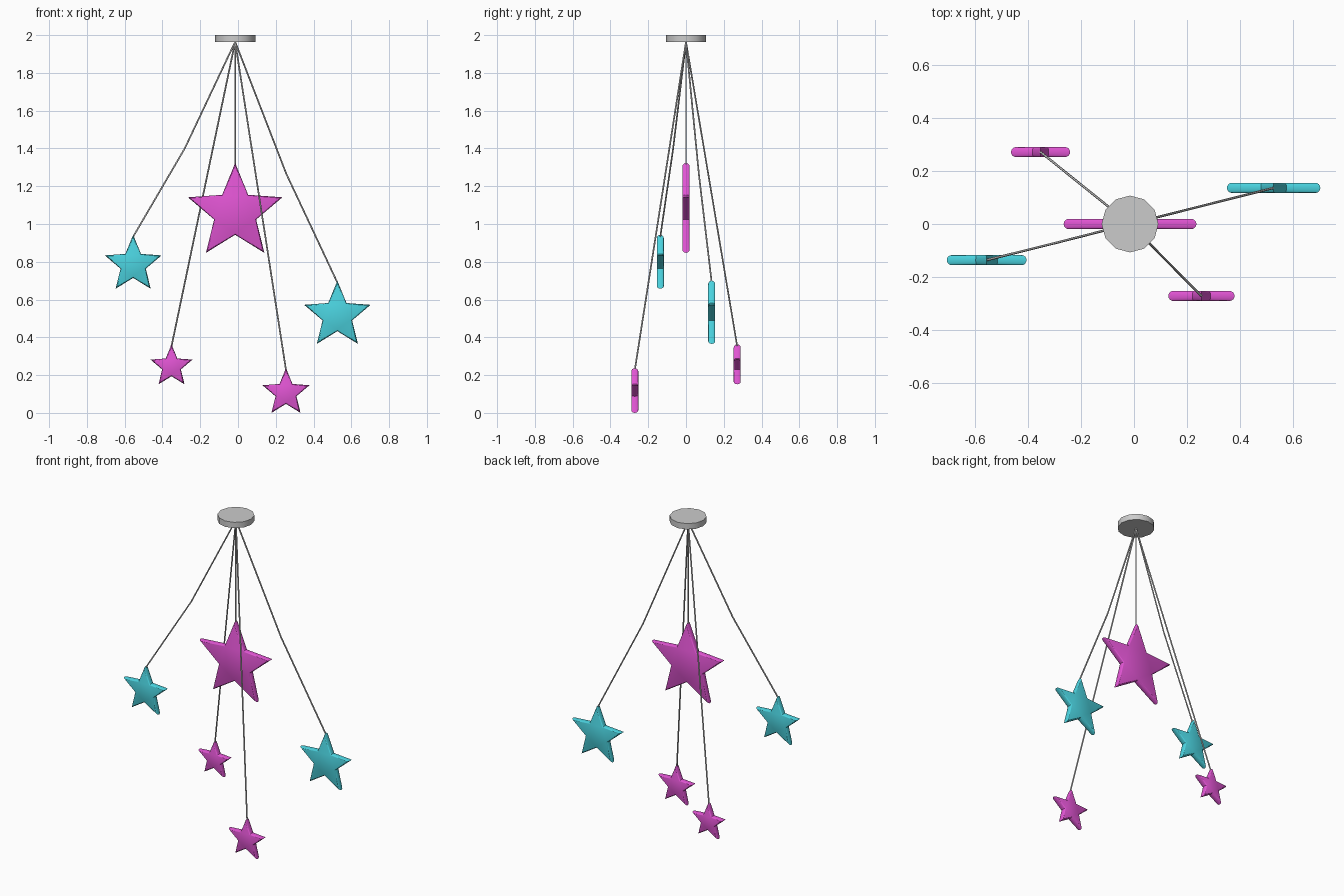
import bpy, bmesh
from math import sin, cos, pi

if "Cube" in bpy.data.objects:
    bpy.data.objects.remove(bpy.data.objects["Cube"])

HALF = 0.0188      # half thickness of every star
INNER = 0.445      # inner / outer star radius
CX = -0.015        # hanging point in x


def material(name, rgb):
    m = bpy.data.materials.new(name)
    m.diffuse_color = (*rgb, 1)
    m.use_nodes = True
    m.node_tree.nodes["Principled BSDF"].inputs["Base Color"].default_value = m.diffuse_color
    return m


magenta = material("magenta", (0.75, 0.09, 0.65))
cyan = material("cyan", (0.07, 0.65, 0.74))


def smooth(ob, angle):
    bpy.ops.object.select_all(action='DESELECT')
    ob.select_set(True)
    bpy.context.view_layer.objects.active = ob
    bpy.ops.object.shade_smooth_by_angle(angle=angle)


def star(name, x, y, z, r, mat):
    """Flat five-pointed star facing -y with a rounded rim."""
    bm = bmesh.new()
    rings = []
    steps = 8
    for i in range(steps + 1):
        t = -pi / 2 + pi * i / steps
        s = 1 - HALF * (1 - cos(t)) / r
        ring = []
        for k in range(10):
            a = pi / 2 + k * pi / 5
            rad = r * s * (1 if k % 2 == 0 else INNER)
            ring.append(bm.verts.new((rad * cos(a), HALF * sin(t), rad * sin(a))))
        rings.append(ring)
    for lo, hi in zip(rings, rings[1:]):
        for k in range(10):
            n = (k + 1) % 10
            bm.faces.new((lo[k], lo[n], hi[n], hi[k]))
    bm.faces.new(rings[0])
    bm.faces.new(rings[-1])
    bmesh.ops.recalc_face_normals(bm, faces=bm.faces)
    me = bpy.data.meshes.new(name)
    bm.to_mesh(me)
    bm.free()
    me.materials.append(mat)
    ob = bpy.data.objects.new(name, me)
    ob.location = (x, y, z)
    bpy.context.collection.objects.link(ob)
    smooth(ob, 0.6)


def wire(name, points):
    cu = bpy.data.curves.new(name, 'CURVE')
    cu.dimensions = '3D'
    cu.bevel_depth = 0.0045
    cu.bevel_resolution = 1
    cu.use_fill_caps = True
    sp = cu.splines.new('POLY')
    sp.points.add(len(points) - 1)
    for p, co in zip(sp.points, points):
        p.co = (*co, 1)
    bpy.context.collection.objects.link(bpy.data.objects.new(name, cu))


# Ceiling mount
bpy.ops.mesh.primitive_cylinder_add(vertices=12, radius=0.107, depth=0.037,
                                    location=(CX, 0, 1.9815))
bpy.context.object.name = "ceiling_mount"
smooth(bpy.context.object, 0.6)

# Stars with their wires: name, x, y, z, radius, material, wire bend (x, z)
parts = [
    ("center", CX, 0, 1.06, 0.263, magenta, None),
    ("left", -0.555, -0.136, 0.785, 0.158, cyan, (-0.282, 1.40)),
    ("right", 0.526, 0.136, 0.515, 0.185, cyan, (0.256, 1.265)),
    ("back_left", -0.352, 0.271, 0.246, 0.117, magenta, None),
    ("front_right", 0.254, -0.271, 0.106, 0.131, magenta, None),
]
for name, x, y, z, r, mat, bend in parts:
    star(name + "_star", x, y, z, r, mat)
    path = [(CX, 0, 1.965)]
    if bend:
        path.append((bend[0], y / 2, bend[1]))
    path.append((x, y, z + r - 0.01))
    wire(name + "_wire", path)
